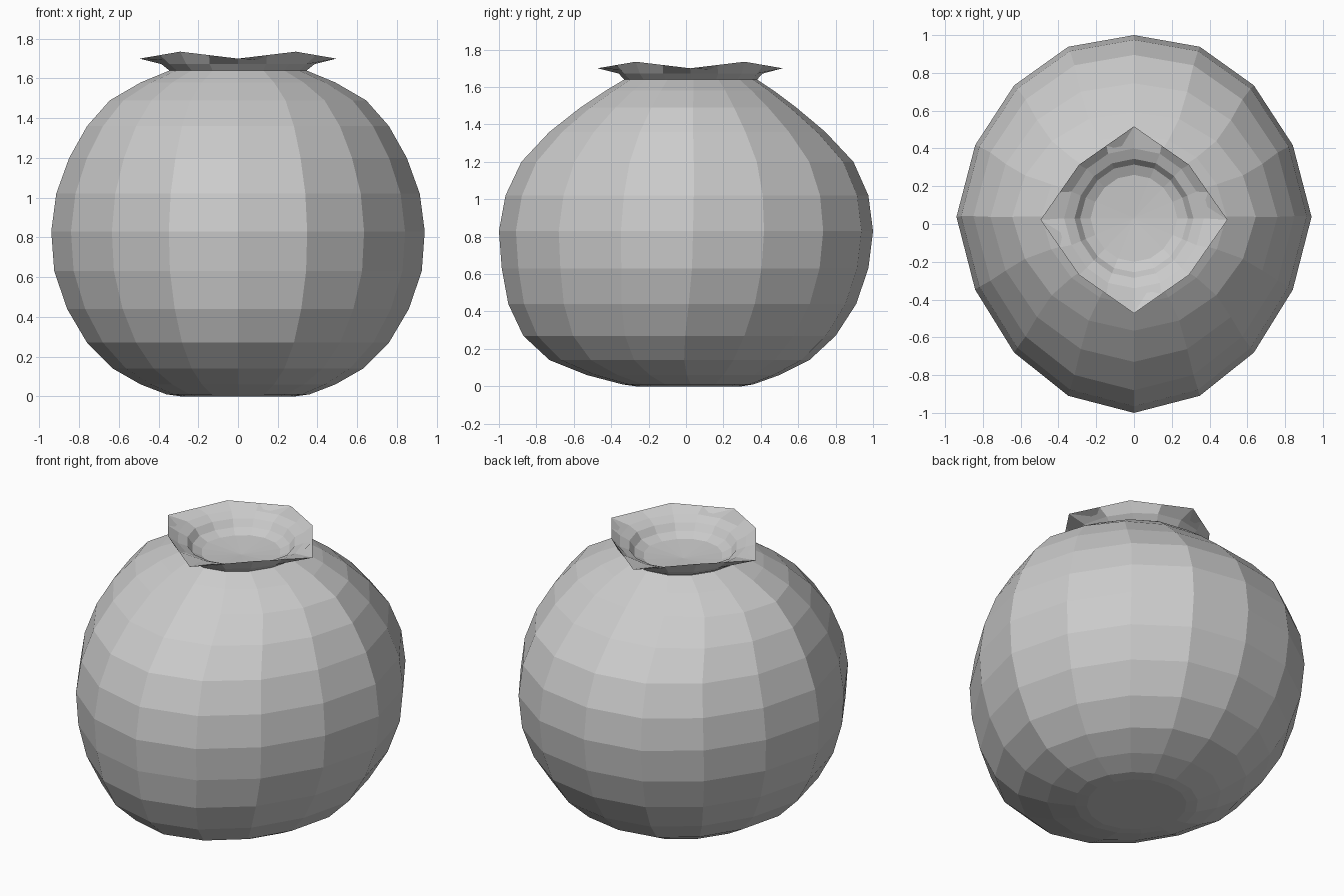
import bpy, bmesh, math

if "Cube" in bpy.data.objects:
    bpy.data.objects.remove(bpy.data.objects["Cube"])

N = 16


def ring(bm, z, rx, front, back, bulge=0.0):
    # Elliptical 16-sided ring, slightly narrowed between the axes
    cy, ry = (front + back) / 2, (back - front) / 2
    out = []
    for i in range(N):
        a = 2 * math.pi * i / N
        c, s = math.cos(a), math.sin(a)
        k = 1 - 0.09 * abs(s * s * c * c) ** 0.5
        out.append(bm.verts.new((rx * c * k, cy + ry * s + bulge * abs(c), z)))
    return out


def lip_ring(bm, drop=0.0):
    # Pulled-out square lip: low corners on the axes, raised points between
    corners = []
    for i in range(8):
        a = math.pi * i / 4
        r, z = (0.495, 1.70) if i % 2 == 0 else (0.412, 1.735)
        corners.append((r * math.cos(a), 0.022 + r * math.sin(a), z - drop))
    out = []
    for i in range(8):
        p, q = corners[i], corners[(i + 1) % 8]
        out.append(bm.verts.new(p))
        out.append(bm.verts.new([(u + v) / 2 for u, v in zip(p, q)]))
    return out


def finish(name, bm, rings):
    for lo, hi in zip(rings, rings[1:]):
        for i in range(N):
            j = (i + 1) % N
            bm.faces.new((lo[i], lo[j], hi[j], hi[i]))
    me = bpy.data.meshes.new(name)
    bm.to_mesh(me)
    bm.free()
    ob = bpy.data.objects.new(name, me)
    bpy.context.collection.objects.link(ob)
    return ob


# Round pot body: z, half width, front y, back y
body = [
    (0.00, 0.29, -0.27, 0.30), (0.01, 0.36, -0.34, 0.36),
    (0.06, 0.49, -0.53, 0.50), (0.14, 0.63, -0.73, 0.66),
    (0.27, 0.76, -0.87, 0.80), (0.44, 0.86, -0.95, 0.91),
    (0.63, 0.925, -0.985, 0.975), (0.83, 0.94, -1.0, 1.0),
    (1.02, 0.915, -0.965, 0.975), (1.20, 0.85, -0.88, 0.895),
    (1.36, 0.76, -0.73, 0.745), (1.49, 0.645, -0.565, 0.59),
    (1.58, 0.49, -0.43, 0.47), (1.64, 0.345, -0.33, 0.38),
]
bm = bmesh.new()
rings = [ring(bm, *r, bulge=0.04 * min(1, r[1])) for r in body]
bm.faces.new(rings[0][::-1])
finish("pot_body", bm, rings)

# Flared lip with shallow bowl inside the mouth
bm = bmesh.new()
rings = [ring(bm, 1.64, 0.345, -0.33, 0.38),
         ring(bm, 1.672, 0.385, -0.36, 0.41),
         lip_ring(bm)]
for z, r in [(1.69, 0.37), (1.665, 0.315), (1.625, 0.285), (1.60, 0.23)]:
    rings.append(ring(bm, z, r, 0.03 - r, 0.03 + r))
center = bm.verts.new((0, 0.03, 1.585))
last = rings[-1]
for i in range(N):
    bm.faces.new((last[i], last[(i + 1) % N], center))
finish("flared_lip", bm, rings)
